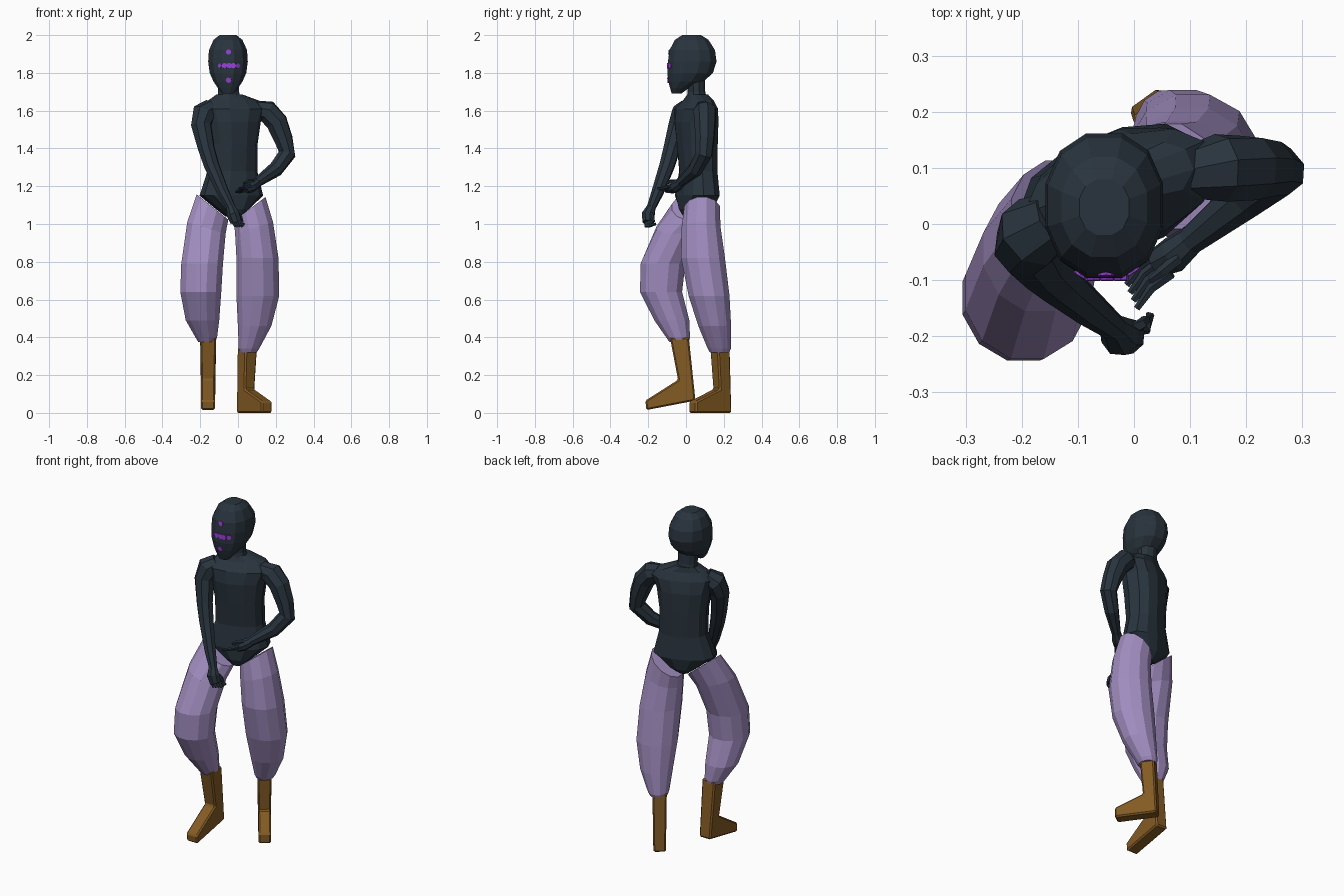
import bpy, bmesh, math
from mathutils import Vector, Matrix
from mathutils.bvhtree import BVHTree


def material(name, rgb):
    m = bpy.data.materials.new(name)
    m.diffuse_color = (*rgb, 1)
    return m


DARK = material("dark slate skin", (0.022, 0.034, 0.047))
LILAC = material("lilac cloth", (0.36, 0.27, 0.53))
BROWN = material("brown leather", (0.23, 0.105, 0.018))
VIOLET = material("violet marks", (0.30, 0.05, 0.65))


def finish(bm, name, mat):
    bmesh.ops.recalc_face_normals(bm, faces=bm.faces)
    me = bpy.data.meshes.new(name)
    bm.to_mesh(me)
    bm.free()
    me.materials.append(mat)
    ob = bpy.data.objects.new(name, me)
    bpy.context.collection.objects.link(ob)
    return ob


def skin(bm, rings):
    """Join rings of points into a closed, capped skin."""
    loops = [[bm.verts.new(p) for p in r] for r in rings]
    n = len(loops[0])
    for a, b in zip(loops, loops[1:]):
        for i in range(n):
            j = (i + 1) % n
            bm.faces.new((a[i], a[j], b[j], b[i]))
    bm.faces.new(loops[0])
    bm.faces.new(loops[-1])


def loft(name, rows, mat, n=12, rot=0.0, power=1.0):
    """Stack of level rings: x, y, z, half width, half depth, optional sideways tilt."""
    bm = bmesh.new()
    rings = []
    c, s = math.cos(math.radians(rot)), math.sin(math.radians(rot))
    for x, y, z, rx, ry, *tilt in rows:
        k = tilt[0] if tilt else 0
        ring = []
        for i in range(n):
            a = math.tau * (i + 0.5) / n
            u, v = math.cos(a), math.sin(a)
            u = math.copysign(abs(u) ** power, u) * rx * 1.02
            v = math.copysign(abs(v) ** power, v) * ry * 1.02
            ring.append((x + u * c - v * s, y + u * s + v * c, z + k * u))
        rings.append(ring)
    skin(bm, rings)
    return finish(bm, name, mat)


def tube(name, rows, mat, n=8):
    """Tube along a path of x, y, z, radius."""
    bm = bmesh.new()
    pts = [Vector(r[:3]) for r in rows]
    rings = []
    for i, (p, row) in enumerate(zip(pts, rows)):
        d = (pts[min(i + 1, len(pts) - 1)] - pts[max(i - 1, 0)]).normalized()
        side = d.cross(Vector((0.3, -1, 0.1))).normalized()
        up = side.cross(d)
        rings.append([p + row[3] * (math.cos(math.tau * k / n) * side
                                    + math.sin(math.tau * k / n) * up) for k in range(n)])
    skin(bm, rings)
    return finish(bm, name, mat)


def boot(name, origin, heading, profile, half):
    """Side profile (forward, height) widened to both sides."""
    d = Vector((*heading, 0)).normalized()
    side = Vector((-d.y, d.x, 0))
    bm = bmesh.new()
    skin(bm, [[Vector((*origin, z)) + d * u + side * w * (1.15 if z > 0.2 else 1)
               for u, z in profile] for w in (-half, half)])
    ob = finish(bm, name, BROWN)
    bev = ob.modifiers.new("soft edges", "BEVEL")
    bev.width, bev.segments = 0.008, 1
    return ob


# Torso, turned slightly to the left, ending in a V at the crotch
loft("torso", [(-.025, .045, 1.04, .035, .06), (-.03, .055, 1.08, .085, .09),
               (-.035, .06, 1.15, .17, .10), (-.03, .065, 1.28, .132, .09),
               (-.03, .06, 1.42, .132, .10), (-.03, .055, 1.54, .15, .105),
               (-.025, .055, 1.61, .175, .092), (-.025, .065, 1.655, .135, .06),
               (-.045, .062, 1.685, .07, .05)], DARK, rot=22, power=.85)
loft("neck", [(-.045, .06, 1.64, .07, .055), (-.05, .055, 1.70, .057, .046),
              (-.053, .05, 1.79, .058, .05)], DARK, n=10)

# Head, narrowing to the chin at the front
head = loft("head", [(-.053, .03, 2.0, .045, .05), (-.053, .03, 1.975, .077, .09),
                     (-.053, .033, 1.92, .102, .122), (-.053, .033, 1.86, .106, .13),
                     (-.053, .022, 1.80, .098, .122), (-.053, 0, 1.755, .078, .095),
                     (-.053, -.035, 1.72, .054, .05), (-.053, -.05, 1.69, .03, .026)],
            DARK, power=.9)

# Face marks laid on the head surface
bm = bmesh.new()
bm.from_mesh(head.data)
tree = BVHTree.FromBMesh(bm)
bm.free()
marks = bmesh.new()
for x, z, r in [(-.05, 1.91, .014), (-.05, 1.762, .015), (-.095, 1.838, .012),
                (-.072, 1.838, .015), (-.048, 1.838, .015), (-.024, 1.838, .015),
                (-.003, 1.838, .014)]:
    hit, normal, *_ = tree.ray_cast(Vector((x, -1, z)), Vector((0, 1, 0)))
    if hit:
        mat = Matrix.Translation(hit) @ normal.to_track_quat("Z", "Y").to_matrix().to_4x4()
        bmesh.ops.create_cone(marks, cap_ends=True, segments=8, radius1=r, radius2=r,
                              depth=.008, matrix=mat)
finish(marks, "face_marks", VIOLET)

# Arms
tube("right_arm", [(-.14, .01, 1.615, .05), (-.18, -.015, 1.585, .066), (-.195, -.04, 1.52, .056),
                   (-.168, -.075, 1.40, .046), (-.14, -.10, 1.31, .042), (-.08, -.15, 1.17, .033),
                   (-.035, -.185, 1.085, .024)], DARK)
tube("left_arm", [(.09, .09, 1.61, .045), (.155, .10, 1.595, .062), (.205, .10, 1.54, .06),
                  (.24, .10, 1.45, .052), (.26, .095, 1.37, .047), (.20, .05, 1.29, .041),
                  (.10, -.03, 1.22, .026)], DARK)

# Hands: a palm and four fingers each
tube("right_palm", [(-.038, -.183, 1.09, .024), (-.025, -.20, 1.05, .036),
                    (-.01, -.20, 1.01, .032)], DARK)
tube("left_palm", [(.105, -.026, 1.22, .026), (.07, -.055, 1.20, .033),
                   (.04, -.07, 1.185, .026)], DARK)
for i in range(4):
    t = i - 1.5
    tube(f"right_finger_{i + 1}", [(-.012 + .012 * t, -.20 + .008 * t, 1.02, .011),
                                   (.004 + .012 * t, -.20 + .008 * t, .99, .010),
                                   (.014 + .010 * t, -.172 + .008 * t, 1.0, .008)], DARK, 5)
    tube(f"left_finger_{i + 1}", [(.055 + .008 * t, -.07 - .012 * t, 1.19 + .008 * t, .010),
                                  (.022 + .006 * t, -.095 - .013 * t, 1.18 + .007 * t, .009),
                                  (-.004 + .006 * t, -.13 - .014 * t, 1.18 + .006 * t, .006)], DARK, 5)
tube("right_thumb", [(-.01, -.19, 1.06, .012), (.012, -.18, 1.04, .011), (.022, -.17, 1.01, .008)], DARK, 5)
tube("left_thumb", [(.08, -.06, 1.225, .012), (.05, -.085, 1.225, .010), (.03, -.10, 1.215, .007)], DARK, 5)

# Baggy trouser legs with slanted tops
loft("right_trouser_leg", [(-.135, .02, 1.09, .085, .095, -.8), (-.167, -.045, .98, .103, .112, -.3),
                           (-.19, -.122, .79, .112, .12), (-.197, -.132, .64, .11, .113),
                           (-.188, -.075, .49, .09, .094), (-.168, -.042, .40, .058, .064),
                           (-.165, -.036, .375, .046, .052)], LILAC)
loft("left_trouser_leg", [(.062, .085, 1.08, .085, .095, .75), (.085, .08, .98, .102, .104, .3),
                          (.103, .09, .82, .113, .118), (.105, .122, .62, .115, .11),
                          (.088, .152, .46, .09, .088), (.058, .176, .34, .055, .062),
                          (.055, .178, .32, .045, .052)], LILAC)

# Boots
boot("right_boot", (-.158, 0), (0, -1),
     [(-.015, .40), (.085, .40), (.042, .175), (.215, .065), (.21, .015), (-.05, .065)], .037)
boot("left_boot", (.035, .20), (.58, -.81),
     [(-.015, .345), (.065, .345), (.048, .125), (.205, .06), (.205, 0), (-.03, 0)], .034)
